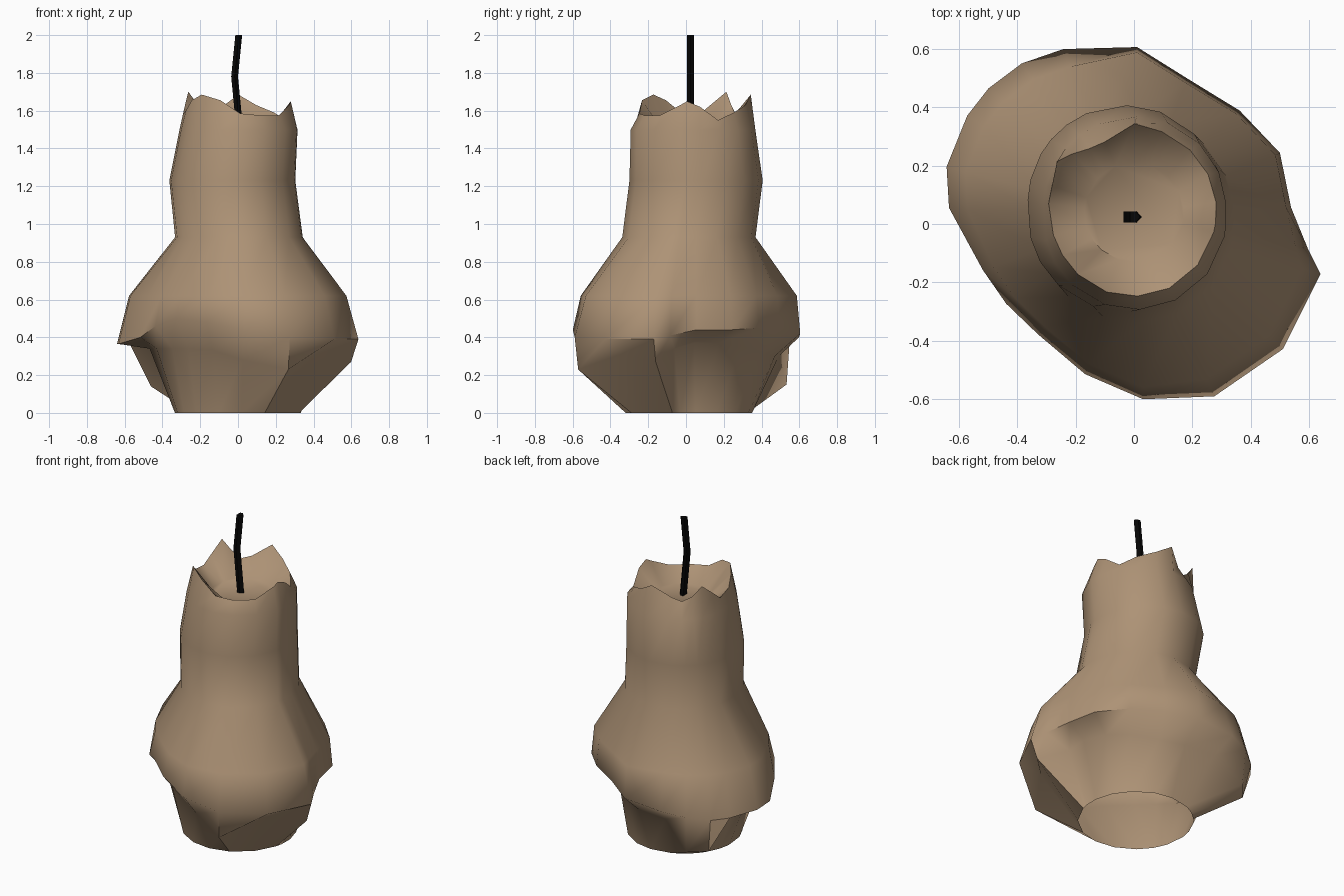
import bpy, bmesh, math

if "Cube" in bpy.data.objects:
    bpy.data.objects.remove(bpy.data.objects["Cube"])

def material(name, col):
    m = bpy.data.materials.new(name)
    m.diffuse_color = (*col, 1)
    m.use_nodes = True
    m.node_tree.nodes["Principled BSDF"].inputs["Base Color"].default_value = m.diffuse_color
    return m

wax = material("tan wax", (0.42, 0.29, 0.18))
black = material("black wick", (0.002, 0.002, 0.002))

def finish(name, bm, mat, angle):
    me = bpy.data.meshes.new(name)
    bm.to_mesh(me)
    bm.free()
    ob = bpy.data.objects.new(name, me)
    bpy.context.collection.objects.link(ob)
    me.materials.append(mat)
    bpy.ops.object.select_all(action='DESELECT')
    ob.select_set(True)
    bpy.context.view_layer.objects.active = ob
    bpy.ops.object.shade_smooth_by_angle(angle=math.radians(angle))

# Directions of the wax folds in degrees, counter-clockwise from +x
ANGLES = [-15, -8, 6, 26, 47, 70, 89, 112, 125, 137, 147, 163, 175, 197, 212, 229, 252, 273, 295, 320]
N = len(ANGLES)

def ring(bm, radii, heights, cx=0, cy=0):
    """Ring of N points; radius and height may vary with direction."""
    vs = []
    for i, deg in enumerate(ANGLES):
        a = math.radians(deg)
        r = radii[i] if isinstance(radii, list) else radii
        z = heights[i] if isinstance(heights, list) else heights
        vs.append(bm.verts.new((cx + r * math.cos(a), cy + r * math.sin(a), z)))
    return vs

# Outline of the melted skirt
skirt_r = [.66, .60, .54, .555, .53, .53, .605, .645, .67, .68, .68, .67, .635, .54, .515, .50, .54, .60, .65, .665]
skirt_z = [.39, .41, .44, .44, .45, .45, .42, .40, .38, .36, .36, .365, .365, .40, .46, .50, .48, .44, .40, .39]
# Hanging drips and undercuts below the skirt
under_r = [.62, .44, .42, .40, .40, .42, .47, .53, .65, .63, .48, .48, .47, .45, .41, .40, .42, .46, .63, .54]
under_z = [.27, .34, .37, .37, .35, .32, .30, .30, .15, .14, .34, .35, .34, .34, .34, .34, .33, .28, .23, .31]
# Jagged rim
rim_r = [.285, .285, .285, .285, .285, .288, .298, .255, .26, .285, .31, .29, .29, .285, .285, .288, .292, .292, .292, .288]
rim_z = [1.63, 1.65, 1.62, 1.55, 1.59, 1.63, 1.685, 1.61, 1.59, 1.63, 1.70, 1.63, 1.58, 1.60, 1.655, 1.685, 1.655, 1.585, 1.575, 1.575]

# Melted candle body, open underneath
bm = bmesh.new()
upper_r = [r * (.90 if r > .62 else .97 if 0 < a < 180 else .93) for r, a in zip(skirt_r, ANGLES)]
sine = [abs(math.sin(math.radians(a))) for a in ANGLES]
rings = [
    ring(bm, .335, 0, 0, .015),
    ring(bm, under_r, under_z),
    ring(bm, skirt_r, skirt_z),
    ring(bm, upper_r, .62),
    ring(bm, [.338 + .015 * s for s in sine], .93, .005, .015),
    ring(bm, [.333 + .02 * s for s in sine], 1.23, -.03, .053),
    ring(bm, [.312 + .018 * s for s in sine], 1.50, .003, .037),
    ring(bm, rim_r, rim_z, -.003, .045),
    ring(bm, .17, 1.505, 0, .04),
]
for a, b in zip(rings, rings[1:]):
    for i in range(N):
        j = (i + 1) % N
        bm.faces.new((a[i], a[j], b[j], b[i]))
bm.faces.new(rings[-1])
finish("candle_body", bm, wax, 55)

# Bent wick
bm = bmesh.new()
prev = None
for x, z in ((.010, 1.49), (-.018, 1.78), (.004, 2.0)):
    cur = [bm.verts.new((x + .018 * sx, .024 + .019 * sy, z))
           for sx, sy in ((1, 0), (0, 1), (-1, 1), (-1, -1), (0, -1))]
    if prev:
        for i in range(5):
            j = (i + 1) % 5
            bm.faces.new((prev[i], prev[j], cur[j], cur[i]))
    else:
        bm.faces.new(cur[::-1])
    prev = cur
bm.faces.new(prev)
finish("wick", bm, black, 30)
